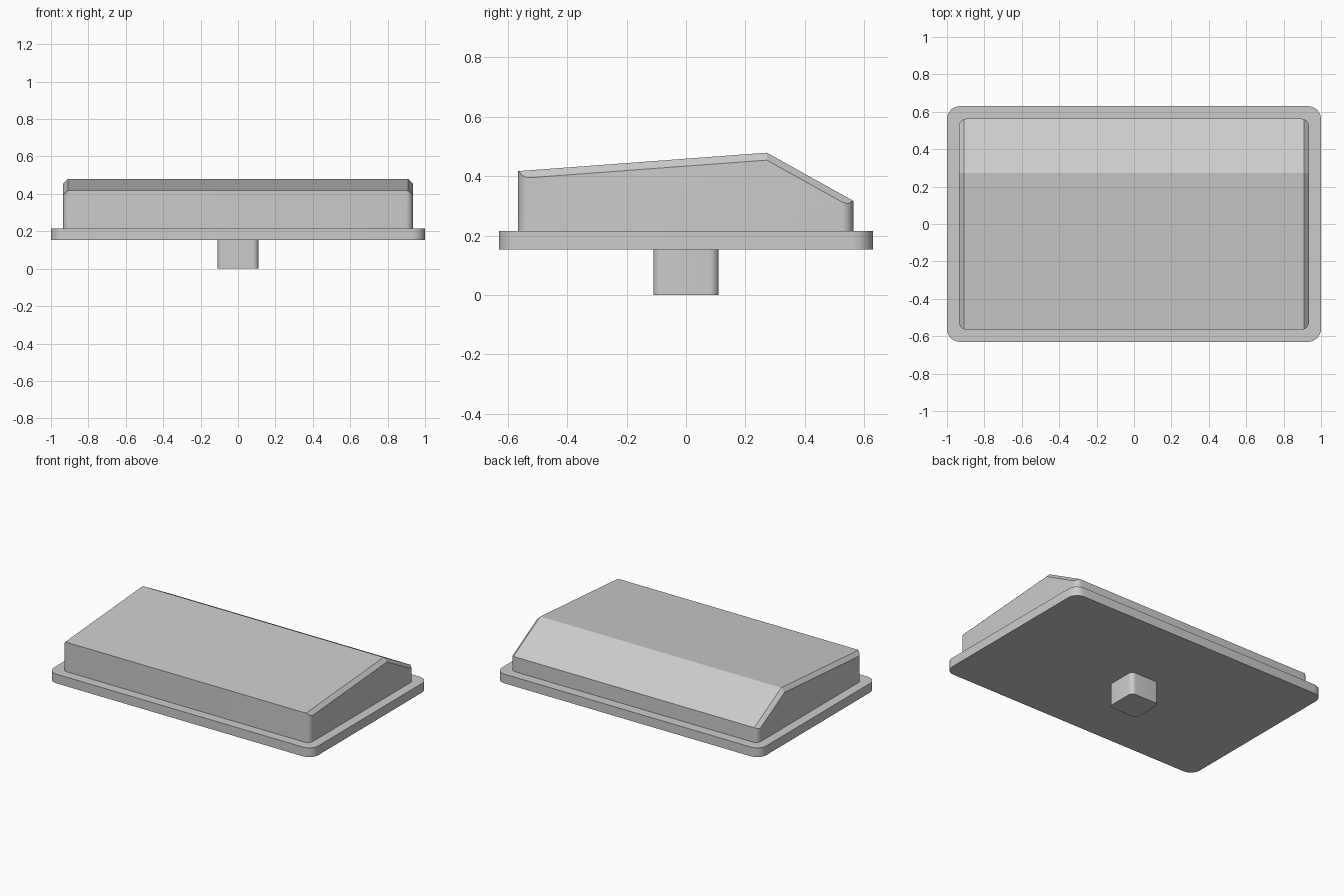
import bpy, bmesh, math
from mathutils import Vector

cube = bpy.data.objects.get("Cube")
if cube:
    bpy.data.objects.remove(cube, do_unlink=True)

GREY = (0.6, 0.6, 0.6, 1)
mat = bpy.data.materials.new("grey plastic")
mat.use_nodes = True
mat.diffuse_color = GREY
mat.node_tree.nodes["Principled BSDF"].inputs["Base Color"].default_value = GREY


def rounded_block(name, hx, y0, y1, z0, z1, radius, cuts=(), segments=8):
    """Extruded rounded rectangle, optionally trimmed by (point, outward normal) planes."""
    bm = bmesh.new()
    corners = [(hx, y1, 0), (-hx, y1, 1), (-hx, y0, 2), (hx, y0, 3)]
    ring = []
    for x, y, quarter in corners:
        cx = x - math.copysign(radius, x)
        cy = y - radius if y == y1 else y + radius
        for i in range(segments + 1):
            a = (quarter + i / segments) * math.pi / 2
            ring.append(bm.verts.new((cx + radius * math.cos(a), cy + radius * math.sin(a), z0)))
    base = bm.faces.new(ring)
    top = bmesh.ops.extrude_face_region(bm, geom=[base], use_keep_orig=True)
    bmesh.ops.translate(bm, vec=(0, 0, z1 - z0),
                        verts=[g for g in top["geom"] if isinstance(g, bmesh.types.BMVert)])
    # Trim and close each cut
    for point, normal in cuts:
        bmesh.ops.bisect_plane(bm, geom=bm.verts[:] + bm.edges[:] + bm.faces[:], dist=1e-6,
                               plane_co=point, plane_no=normal, clear_outer=True)
        rim = [e for e in bm.edges if e.is_boundary]
        if rim:
            bmesh.ops.holes_fill(bm, edges=rim, sides=0)
    bmesh.ops.recalc_face_normals(bm, faces=bm.faces[:])
    mesh = bpy.data.meshes.new(name)
    bm.to_mesh(mesh)
    bm.free()
    mesh.materials.append(mat)
    obj = bpy.data.objects.new(name, mesh)
    bpy.context.collection.objects.link(obj)
    bpy.ops.object.select_all(action="DESELECT")
    obj.select_set(True)
    bpy.context.view_layer.objects.active = obj
    bpy.ops.object.shade_smooth_by_angle(angle=math.radians(20))
    return obj


# Two roof slopes meeting at a ridge, with chamfers along both side edges
front, ridge, back = Vector((0, -0.565, 0.417)), Vector((0, 0.272, 0.479)), Vector((0, 0.563, 0.317))
cuts = []
for a, b in ((front, ridge), (ridge, back)):
    along = b - a
    cuts.append((ridge, Vector((1, 0, 0)).cross(along)))
    for side in (-1, 1):
        slant = Vector((side, 0, -1))
        cuts.append((ridge + Vector((side * 0.91, 0, 0)), side * slant.cross(along)))

rounded_block("cap_body", 0.935, -0.565, 0.563, 0.216, 0.6, 0.04, cuts)
rounded_block("base_flange", 1.0, -0.63, 0.63, 0.153, 0.216, 0.07)
rounded_block("mounting_stem", 0.11, -0.11, 0.11, 0.0, 0.153, 0.03)
